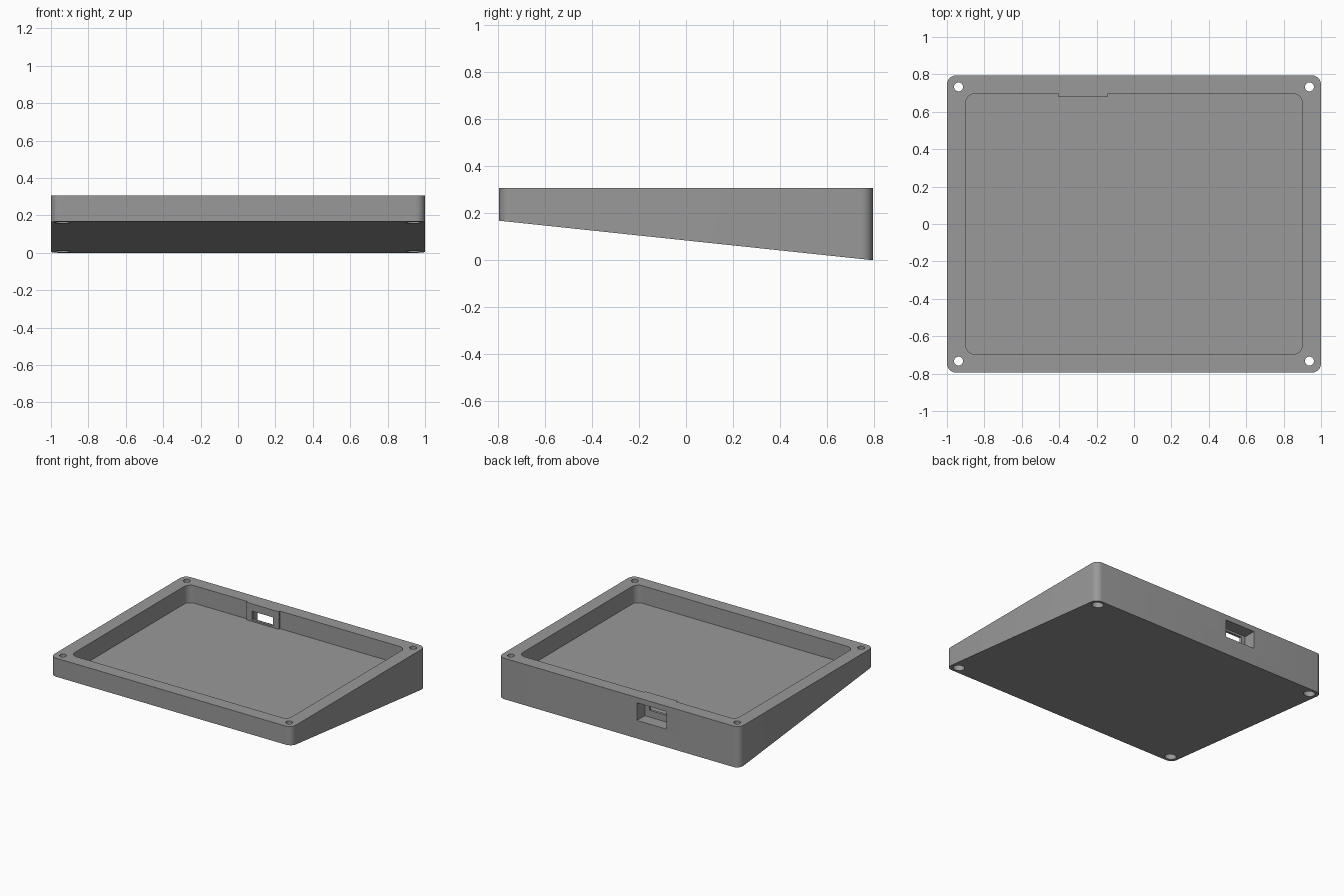
import bpy, bmesh
from math import cos, sin, pi, radians

if "Cube" in bpy.data.objects:
    bpy.data.objects.remove(bpy.data.objects["Cube"])

W, D, H = 1.0, 0.795, 0.307      # half width, half depth, height
FRONT_Z = 0.168                  # underside height at the front edge
FLOOR_Z = 0.175                  # pocket floor


def underside(x, y):
    return FRONT_Z * (D - y) / (2 * D)


def rounded_rect(w, d, r, n=8):
    """Counter-clockwise outline starting at the back right corner."""
    pts = []
    for k, (sx, sy) in enumerate([(1, 1), (-1, 1), (-1, -1), (1, -1)]):
        for i in range(n + 1):
            a = pi / 2 * (k + i / n)
            pts.append((sx * (w - r) + r * cos(a), sy * (d - r) + r * sin(a)))
    return pts


def prism(name, outline, bottom, top):
    """Upright prism; bottom is a height or a function of x and y."""
    bm = bmesh.new()
    low = [bm.verts.new((x, y, bottom(x, y) if callable(bottom) else bottom))
           for x, y in outline]
    high = [bm.verts.new((x, y, top)) for x, y in outline]
    bm.faces.new(low[::-1])
    bm.faces.new(high)
    n = len(outline)
    for i in range(n):
        j = (i + 1) % n
        bm.faces.new((low[i], low[j], high[j], high[i]))
    bmesh.ops.recalc_face_normals(bm, faces=bm.faces)
    mesh = bpy.data.meshes.new(name)
    bm.to_mesh(mesh)
    bm.free()
    obj = bpy.data.objects.new(name, mesh)
    bpy.context.collection.objects.link(obj)
    return obj


def box(name, x0, x1, y0, y1, z0, z1):
    return prism(name, [(x0, y0), (x1, y0), (x1, y1), (x0, y1)], z0, z1)


def circle(cx, cy, r, n=32):
    return [(cx + r * cos(2 * pi * i / n), cy + r * sin(2 * pi * i / n)) for i in range(n)]


def cut(target, cutter):
    mod = target.modifiers.new("cut", 'BOOLEAN')
    mod.operation = 'DIFFERENCE'
    mod.solver = 'EXACT'
    mod.object = cutter
    bpy.context.view_layer.objects.active = target
    bpy.ops.object.modifier_apply(modifier=mod.name)
    bpy.data.objects.remove(cutter)


# Wedge-shaped tray with a sloping underside
tray = prism("wedge_tray", rounded_rect(W, D, 0.05), underside, H)

# Pocket, with a thickened pad left standing on its back wall
pocket = rounded_rect(0.90, 0.697, 0.05)
pad = [(-0.14, 0.697), (-0.14, 0.683), (-0.407, 0.683), (-0.407, 0.697)]
cut(tray, prism("pocket_cutter", pocket[:9] + pad + pocket[9:], FLOOR_Z, 0.5))

# Connector port: wide outer recess, then a narrower slot through the pad
cut(tray, box("recess_cutter", -0.397, -0.15, 0.702, 0.9, 0.135, 0.267))
cut(tray, box("slot_cutter", -0.362, -0.19, 0.6, 0.75, 0.186, 0.252))

# Corner screw holes with counterbores from below
for sx in (-1, 1):
    for sy in (-1, 1):
        x, y = sx * 0.938, sy * 0.733
        cut(tray, prism("screw_hole_cutter", circle(x, y, 0.024), -0.1, 0.5))
        cut(tray, prism("counterbore_cutter", circle(x, y, 0.04), -0.1, 0.22))

# Plain grey plastic
grey = bpy.data.materials.new("grey_plastic")
grey.diffuse_color = (0.32, 0.32, 0.32, 1)
grey.use_nodes = True
grey.node_tree.nodes["Principled BSDF"].inputs["Base Color"].default_value = grey.diffuse_color
tray.data.materials.clear()
tray.data.materials.append(grey)
for f in tray.data.polygons:
    f.material_index = 0

bpy.ops.object.select_all(action='DESELECT')
tray.select_set(True)
bpy.context.view_layer.objects.active = tray
bpy.ops.object.shade_smooth_by_angle(angle=radians(30))
